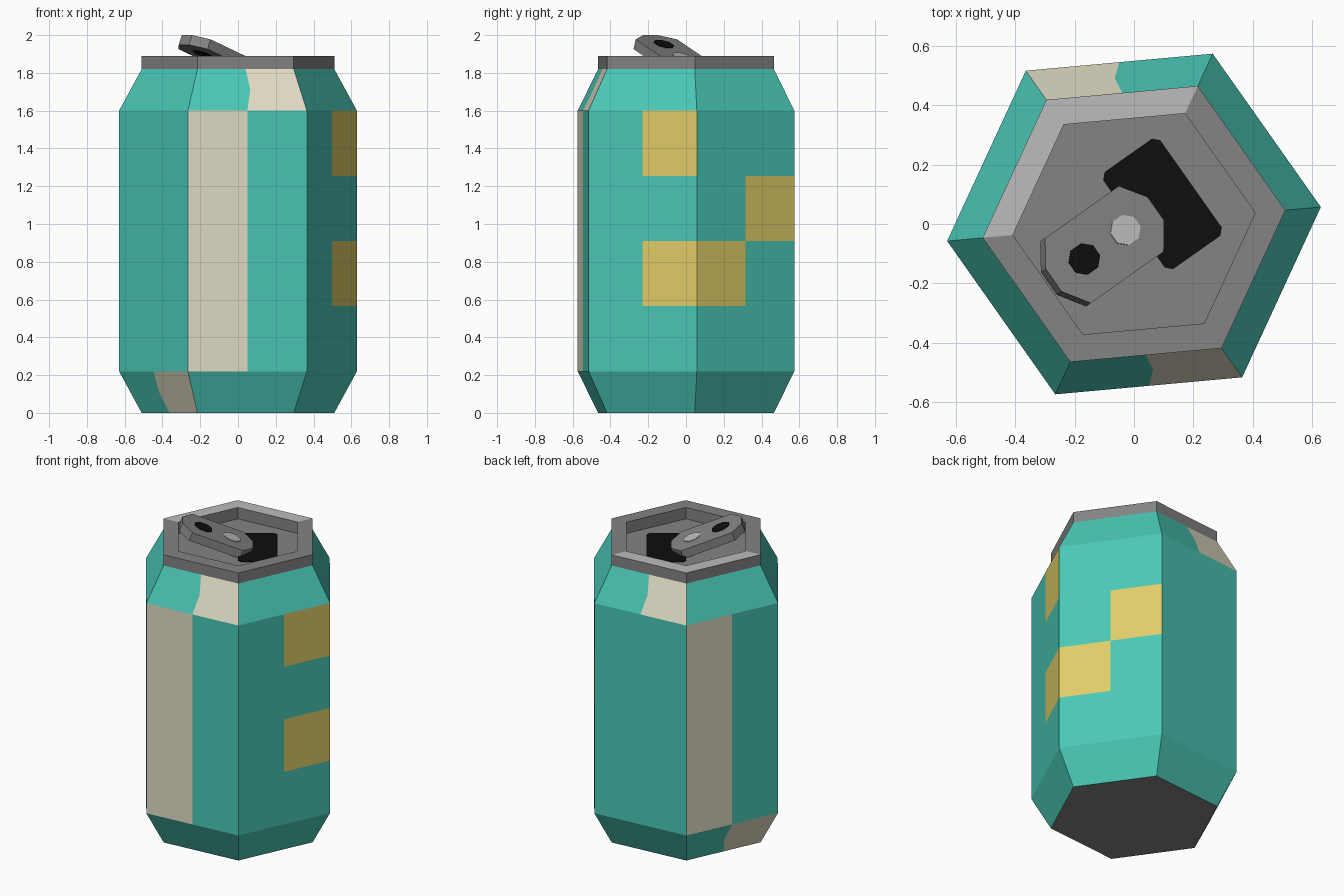
import bpy, math
from mathutils import Vector

if "Cube" in bpy.data.objects:
    bpy.data.objects.remove(bpy.data.objects["Cube"])

ROT = math.radians(5.2)          # twist of the hexagonal can
AXIS = math.radians(35.2)        # direction the pull tab points along


def material(name, r, g, b):
    m = bpy.data.materials.new(name)
    lin = [((c / 255 + 0.055) / 1.055) ** 2.4 if c > 10 else c / 255 / 12.92 for c in (r, g, b)]
    m.diffuse_color = (*lin, 1)
    m.use_nodes = True
    m.node_tree.nodes["Principled BSDF"].inputs["Base Color"].default_value = m.diffuse_color
    return m


TEAL = material("teal", 74, 200, 182)
CREAM = material("cream", 224, 220, 196)
YELLOW = material("yellow", 224, 205, 104)
GREY = material("grey", 131, 131, 131)
LIGHT = material("light_grey", 188, 188, 188)
BLACK = material("black", 14, 14, 14)


def make(name, verts, faces, mats, ids=None):
    me = bpy.data.meshes.new(name)
    me.from_pydata([tuple(v) for v in verts], [], faces)
    for m in mats:
        me.materials.append(m)
    for p, i in zip(me.polygons, ids or [0] * len(faces)):
        p.material_index = i
    ob = bpy.data.objects.new(name, me)
    bpy.context.collection.objects.link(ob)
    return ob


def corner(k, r, z):
    a = ROT + math.radians(60 * k)
    return Vector((r * math.cos(a), r * math.sin(a), z))


# Can body: every hexagon side is split in two halves, so patterns follow cells
rows = [(0.512, 0), (0.572, 0.11), (0.632, 0.22), (0.632, 0.565), (0.632, 0.91),
        (0.632, 1.255), (0.632, 1.6), (0.572, 1.71), (0.512, 1.82)]
shift = {(1, 2): 0.46, (1, 3): 0.46, (7, 1): 0.535, (7, 4): 0.535}  # wavy stripe edge
verts = []
for i, (r, z) in enumerate(rows):
    for k in range(6):
        a, b = corner(k, r, z), corner(k + 1, r, z)
        verts += [a, a.lerp(b, shift.get((i, k), 0.5))]

yellow_cells = {(3, 5, 1), (5, 5, 1), (3, 0, 0), (4, 0, 1)}   # band, side, half


def cell_colour(band, side, half):
    if (band, side, half) in yellow_cells:
        return 2
    if band < 2:
        cream = side in (2, 3) and half == 1
    elif band < 6:
        cream = side in (2, 4) and half == 0
    else:
        cream = side in (1, 4) and half == 1
    return 1 if cream else 0


faces, ids = [], []
for i in range(len(rows) - 1):
    for j in range(12):
        n = (j + 1) % 12
        faces.append((i * 12 + j, i * 12 + n, i * 12 + 12 + n, i * 12 + 12 + j))
        ids.append(cell_colour(i, j // 2, j % 2))
faces.append(tuple(range(11, -1, -1)))       # underside
ids.append(3)
make("can_body", verts, faces, [TEAL, CREAM, YELLOW, GREY], ids)

# Lid: raised rim around a sunken floor, two rim sides lighter
FLOOR = 1.815
prof = [(0.512, 1.82), (0.512, 1.89), (0.41, 1.89), (0.41, FLOOR)]
verts = [corner(k, r, z) for r, z in prof for k in range(6)]
faces, ids = [], []
for i in range(3):
    for k in range(6):
        n = (k + 1) % 6
        faces.append((i * 6 + k, i * 6 + n, i * 6 + 6 + n, i * 6 + 6 + k))
        ids.append(1 if i == 1 and k in (1, 2) else 0)
faces.append(tuple(range(18, 24)))
ids.append(0)
make("lid", verts, faces, [GREY, LIGHT], ids)


def along(u, v, z):
    """Point given along (u) and across (v) the tab direction."""
    c, s = math.cos(AXIS), math.sin(AXIS)
    return Vector((u * c - v * s, u * s + v * c, z))


def prism(name, top, down, mat):
    n = len(top)
    verts = top + [p + down for p in top]
    faces = [tuple(range(n)), tuple(range(2 * n - 1, n - 1, -1))]
    faces += [(i, n + i, n + (i + 1) % n, (i + 1) % n) for i in range(n)]
    return make(name, verts, faces, [mat])


# Drinking hole: thin dark plate on the lid floor
hole = [(0.02, -0.2), (0.215, -0.2), (0.235, -0.18), (0.235, 0.18),
        (0.215, 0.2), (0.02, 0.2), (0.0, 0.18), (0.0, -0.18)]
prism("drinking_hole", [along(u, v, FLOOR + 0.005) for u, v in hole], Vector((0, 0, -0.006)), BLACK)

# Pull tab: tilted slab with clipped corners
SLOPE, THICK = 0.39, 0.055
tilt = math.atan(SLOPE)
normal = along(math.sin(tilt), 0, math.cos(tilt))


def on_tab(u, v, lift=0.0):
    return along(u, v, 2.0 - SLOPE * (u + 0.33)) + normal * lift


outline = [(-0.33, -0.045), (-0.272, -0.134), (0.028, -0.134), (0.09, -0.048),
           (0.09, 0.048), (0.032, 0.134), (-0.272, 0.134), (-0.33, 0.048)]
prism("pull_tab", [on_tab(u, v) for u, v in outline], normal * -THICK, GREY)


# Finger hole (both sides) and rivet: thin octagonal plates
def tab_disc(name, u0, r, lift, mat):
    pts = [on_tab(u0 + r * math.cos(a), r * math.sin(a), lift)
           for a in (math.radians(22.5 + 45 * i) for i in range(8))]
    prism(name, pts, normal * -0.005, mat)


tab_disc("finger_hole_top", -0.205, 0.054, 0.004, BLACK)
tab_disc("finger_hole_under", -0.205, 0.054, -THICK + 0.001, BLACK)
tab_disc("rivet", -0.036, 0.052, 0.004, LIGHT)
